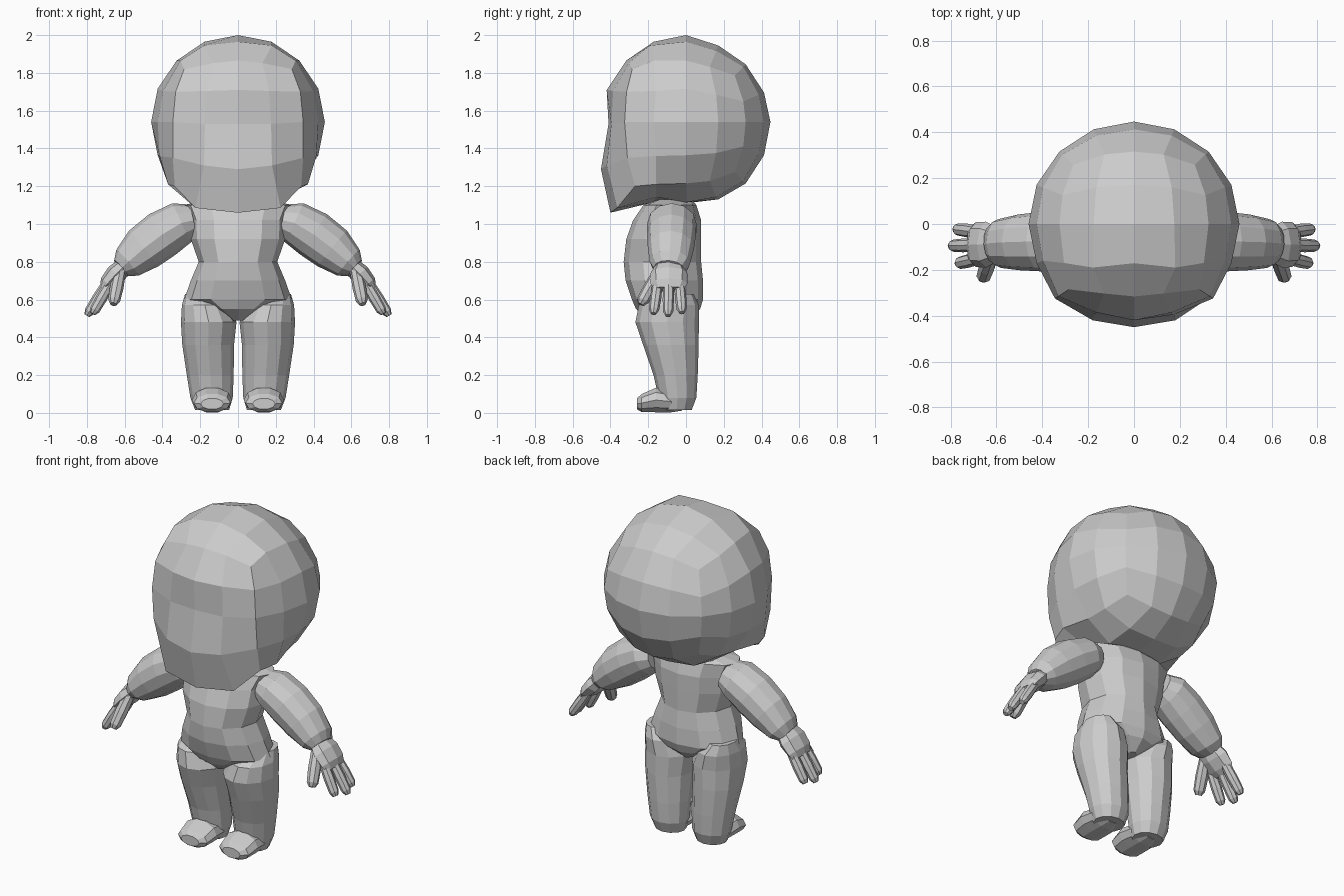
import bpy, bmesh, math
from mathutils import Vector

if "Cube" in bpy.data.objects:
    bpy.data.objects.remove(bpy.data.objects["Cube"])

mat = bpy.data.materials.new("plain grey")
mat.diffuse_color = (0.6, 0.6, 0.6, 1)
mat.use_nodes = True
mat.node_tree.nodes["Principled BSDF"].inputs["Base Color"].default_value = mat.diffuse_color


def finish(name, bm, mirror=False):
    bmesh.ops.recalc_face_normals(bm, faces=bm.faces)
    me = bpy.data.meshes.new(name)
    bm.to_mesh(me)
    bm.free()
    me.materials.append(mat)
    ob = bpy.data.objects.new(name, me)
    bpy.context.collection.objects.link(ob)
    if mirror:
        ob.modifiers.new("mirror", 'MIRROR')
    return ob


def loft(name, stations, u, n, normal=None, mirror=True):
    """Stations are (centre, radius along u, radius across); rings are bridged and capped."""
    bm = bmesh.new()
    pts = [Vector(s[0]) for s in stations]
    rings = []
    for i, (c, a, b) in enumerate(stations):
        t = Vector(normal) if normal else pts[min(i + 1, len(pts) - 1)] - pts[max(i - 1, 0)]
        t.normalize()
        uu = Vector(u)
        uu = (uu - t * uu.dot(t)).normalized()
        v = t.cross(uu)
        ang = [math.tau * k / n for k in range(n)]
        rings.append([bm.verts.new(pts[i] + uu * a * math.cos(w) + v * b * math.sin(w)) for w in ang])
    for r, s in zip(rings, rings[1:]):
        for k in range(n):
            bm.faces.new((r[k], r[(k + 1) % n], s[(k + 1) % n], s[k]))
    bm.faces.new(rings[0])
    bm.faces.new(rings[-1])
    return finish(name, bm, mirror)


# Head: cube sphere with a flattened face, wide jaw and pulled-down chin
bm = bmesh.new()
bmesh.ops.create_cube(bm, size=2)
bmesh.ops.subdivide_edges(bm, edges=bm.edges[:], cuts=3, use_grid_fill=True)
face = {  # front points, by (column, depth, row)
    (1, -1, 2): (.18, -.19, 1.945), (2, -1, 2): (.305, -.17, 1.865), (2, -2, 2): (.285, -.285, 1.82),
    (0, -2, 1): (0, -.42, 1.71), (2, -2, 1): (.33, -.315, 1.70),
    (0, -2, 0): (0, -.41, 1.53), (1, -2, 0): (.175, -.395, 1.53), (2, -2, 0): (.345, -.325, 1.54),
    (0, -2, -1): (0, -.45, 1.29), (1, -2, -1): (.18, -.42, 1.31), (2, -2, -1): (.345, -.31, 1.35),
    (0, -2, -2): (0, -.40, 1.06), (1, -2, -2): (.225, -.365, 1.085), (2, -2, -2): (.335, -.27, 1.20),
    (2, -1, -1): (.415, -.16, 1.36), (2, -1, -2): (.37, -.16, 1.21)}
for v in bm.verts:
    i, j, k = (round(c * 2) for c in v.co)
    d = Vector([math.tan(c * math.pi / 4) for c in v.co]).normalized()
    v.co = Vector((d.x * .46, d.y * .447, 1.54 + d.z * .46))
    if (abs(i), j, k) in face:
        x, y, z = face[abs(i), j, k]
        v.co = Vector((math.copysign(x, i), y, z))
    elif k == -2:
        v.co.z = max(v.co.z, 1.11 + .12 * v.co.y)
    elif k > 0 and j > 0:
        v.co.z -= .02
finish("head", bm)

# Torso
loft("torso", [((0, y, z), rx, ry) for z, y, rx, ry in (
    (.49, -.09, .04, .10), (.55, -.095, .17, .17), (.60, -.098, .285, .188),
    (.70, -.115, .25, .205), (.80, -.125, .208, .205), (.92, -.118, .25, .198),
    (1.02, -.10, .255, .18), (1.10, -.085, .29, .14), (1.13, -.06, .15, .09))],
    (1, 0, 0), 12, (0, 0, 1), mirror=False)

# Legs
loft("leg", [((x, y, z), rx, ry) for z, x, y, rx, ry in (
    (.63, .205, -.06, .075, .10), (.57, .175, -.09, .122, .16), (.48, .155, -.10, .147, .168),
    (.36, .158, -.08, .137, .147), (.20, .147, -.055, .124, .117), (.08, .14, -.045, .112, .10),
    (.015, .137, -.05, .09, .08))],
    (1, 0, 0), 12, (0, 0, -1))

# Feet
loft("foot", [((.137, y, z), rx, rz) for y, z, rx, rz in (
    (-.26, .048, .06, .03), (-.235, .052, .098, .05), (-.16, .068, .107, .068),
    (-.08, .06, .10, .06), (-.02, .05, .07, .04))],
    (1, 0, 0), 10, (0, 1, 0))

# Arms
loft("arm", [((x, y, z), ry, r) for x, y, z, ry, r in (
    (.235, -.075, 1.02, .10, .085), (.30, -.075, 1.005, .13, .115), (.40, -.077, .945, .13, .128),
    (.50, -.08, .87, .122, .122), (.585, -.085, .795, .107, .09), (.62, -.09, .765, .08, .055))],
    (0, 1, 0), 12)

# Hands: palm, three fingers and a thumb
loft("palm", [((x, -.09, z), ry, r) for x, z, ry, r in (
    (.60, .78, .075, .045), (.645, .735, .10, .055), (.69, .685, .098, .045), (.71, .655, .08, .025))],
    (0, 1, 0), 8)


def digit(name, a, b, r):
    a, b = Vector(a), Vector(b)
    loft(name, [(a.lerp(b, t), r * s, r * s) for t, s in ((0, .9), (.5, 1), (.88, .9), (1, .5))],
         (0, 1, 0), 8)


digit("front_finger", (.675, -.15, .69), (.77, -.172, .525), .03)
digit("middle_finger", (.69, -.092, .69), (.80, -.095, .515), .03)
digit("back_finger", (.675, -.035, .69), (.78, -.022, .53), .03)
digit("thumb", (.625, -.14, .75), (.66, -.24, .575), .036)
